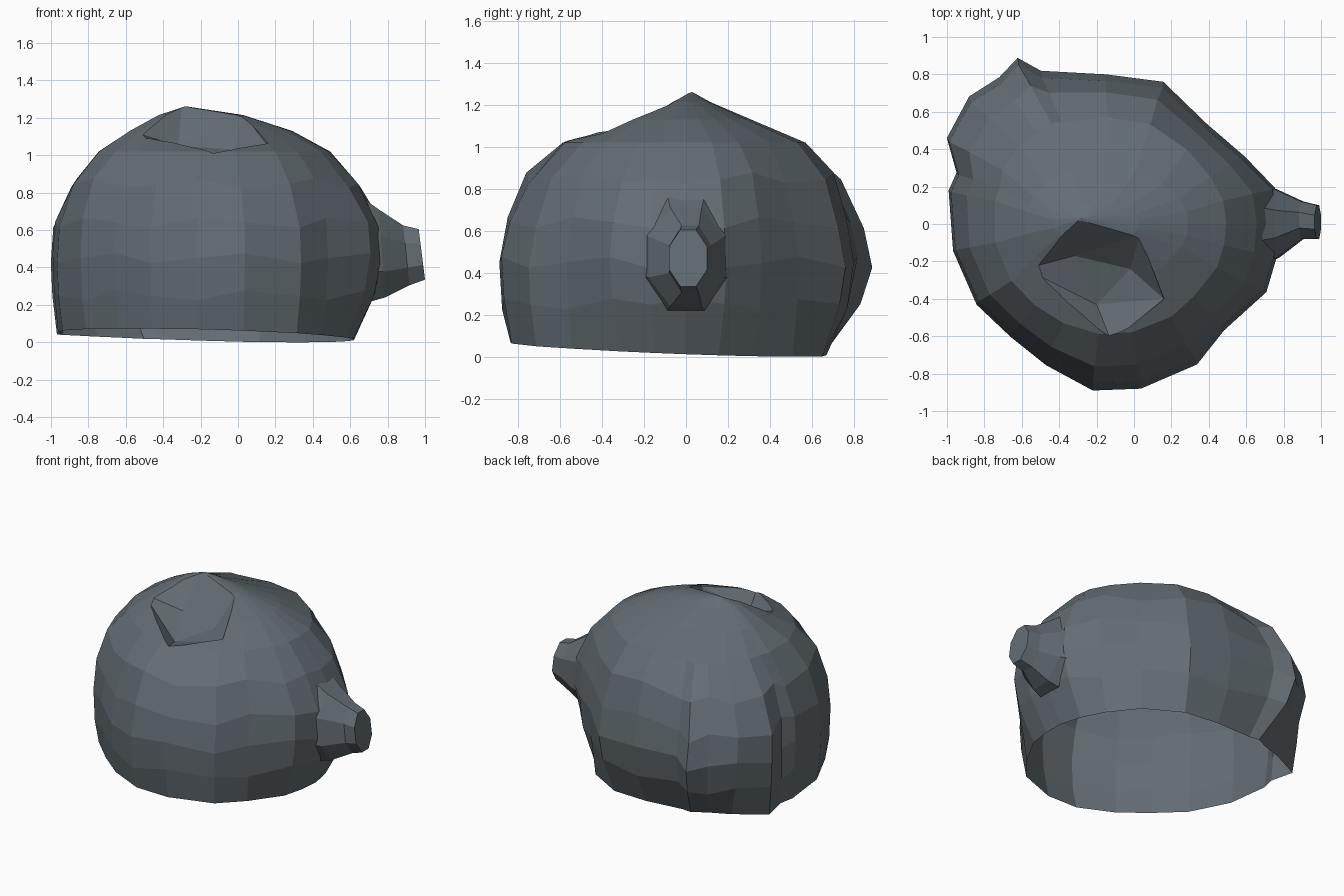
import bpy, bmesh, math
from mathutils import Vector

if "Cube" in bpy.data.objects:
    bpy.data.objects.remove(bpy.data.objects["Cube"])

stone = bpy.data.materials.new("slate grey")
stone.diffuse_color = (0.125, 0.152, 0.172, 1)
stone.use_nodes = True
stone.node_tree.nodes["Principled BSDF"].inputs["Base Color"].default_value = stone.diffuse_color


def finish(bm, name):
    bmesh.ops.recalc_face_normals(bm, faces=bm.faces)
    me = bpy.data.meshes.new(name)
    bm.to_mesh(me)
    bm.free()
    me.materials.append(stone)
    ob = bpy.data.objects.new(name, me)
    bpy.context.collection.objects.link(ob)
    return ob


def loft(rings, name, apex=None):
    """Join rings of equal length; cap the first, close the last flat or to an apex."""
    bm = bmesh.new()
    vs = [[bm.verts.new(p) for p in r] for r in rings]
    n = len(vs[0])
    for a, b in zip(vs, vs[1:]):
        for i in range(n):
            j = (i + 1) % n
            bm.faces.new((a[i], a[j], b[j], b[i]))
    bm.faces.new(vs[0][::-1])
    if apex:
        t = bm.verts.new(apex)
        for i in range(n):
            bm.faces.new((vs[-1][i], vs[-1][(i + 1) % n], t))
    else:
        bm.faces.new(vs[-1])
    return finish(bm, name)


def boolean(target, tool, op):
    mod = target.modifiers.new(op.lower(), 'BOOLEAN')
    mod.operation, mod.object, mod.solver = op, tool, 'EXACT'
    bpy.context.view_layer.objects.active = target
    bpy.ops.object.modifier_apply(modifier=mod.name)
    bpy.data.objects.remove(tool)


# Body outline seen from above: angle, base radius, widest radius
OUTLINE = [
    (0, .77, .93), (12, .75, .925), (26, .73, .825), (45, .72, .76), (68, .70, .82),
    (90, .67, .80), (113, .71, .89), (118, .75, 1.006), (126, .76, .97),
    (137, .82, 1.0), (151.6, .93, .967), (161, .83, .845), (168, .83, .86),
    (190, .80, .83), (212, .78, .815), (230, .76, .79), (247, .79, .82),
    (265.5, .84, .893), (282, .85, .90), (303, .85, .895), (318, .81, .85),
    (337, .80, .932), (349, .78, .93)]
CX = -.15

# Body levels: height, blend base-to-widest, x scale, y scale, x shift, keep of outline detail
LEVELS = [
    (None, 0, 1, 1, 0, 1), (.25, .75, 1, 1, 0, 1), (.45, 1, 1, 1, 0, 1),
    (.64, 1, .985, .955, 0, 1), (.85, 1, .88, .86, 0, .75), (1.02, 1, .71, .67, .01, .3),
    (1.13, 1, .50, .36, 0, .1), (1.215, 1, .26, .13, -.05, 0)]
rings = []
for k, (z, f, sx, sy, dx, keep) in enumerate(LEVELS):
    ring = []
    for i, (deg, r0, r1) in enumerate(OUTLINE):
        a = math.radians(deg)
        r = r0 + (r1 - r0) * f
        r = .875 + (r - .875) * keep
        x = CX + dx + r * math.cos(a) * sx
        y = r * math.sin(a) * sy
        if z is None:
            h = max(0, .03 - .03 * x - .04 * y)      # slightly tilted foot
        else:
            h = z + (.03 * math.sin(i * 2.1 + k) if 0 < k < 5 else 0)
        ring.append((x, y, h))
    rings.append(ring)
body = loft(rings, "body", apex=(-.28, .03, 1.262))

# Tapered snout on the right: x, y centre, z centre, half width, half height
SNOUT = [(.40, .0, .53, .24, .30), (.70, .0, .49, .21, .27), (.77, .0, .475, .18, .235),
         (.90, .02, .465, .10, .16), (.983, .01, .47, .09, .135)]
rings = []
for x, yc, zc, ry, rz in SNOUT:
    ring = []
    for i in range(8):
        a = 2 * math.pi * (i + .5) / 8
        c, s = math.cos(a) / .924, math.sin(a) / .924
        ring.append((x - .017 * s, yc + ry * c, zc + rz * s))
    rings.append(ring)
boolean(body, loft(rings, "snout"), 'UNION')

# Notch cut into the front of the crown
bm = bmesh.new()
for p in [(-.32, -.17, 1.05), (-.02, -.24, 1.03), (-.2, -.43, .96),
          (-.3, .03, 1.27), (.03, -.06, 1.22), (-.58, -.24, 1.13),
          (.16, -.4, 1.05), (-.12, -.63, 1.02), (-.2, .03, 1.5),
          (-.12, -.7, 1.4), (-.6, -.24, 1.4), (.18, -.4, 1.4)]:
    bm.verts.new(p)
bmesh.ops.convex_hull(bm, input=bm.verts)
bmesh.ops.delete(bm, geom=[v for v in bm.verts if not v.link_faces], context='VERTS')
boolean(body, finish(bm, "notch_cutter"), 'DIFFERENCE')

# The shell is hollow: open the underside
bm = bmesh.new()
bm.from_mesh(body.data)
foot = [f for f in bm.faces if all(v.co.z < .12 for v in f.verts)]
bmesh.ops.delete(bm, geom=foot, context='FACES')
bm.to_mesh(body.data)
bm.free()
